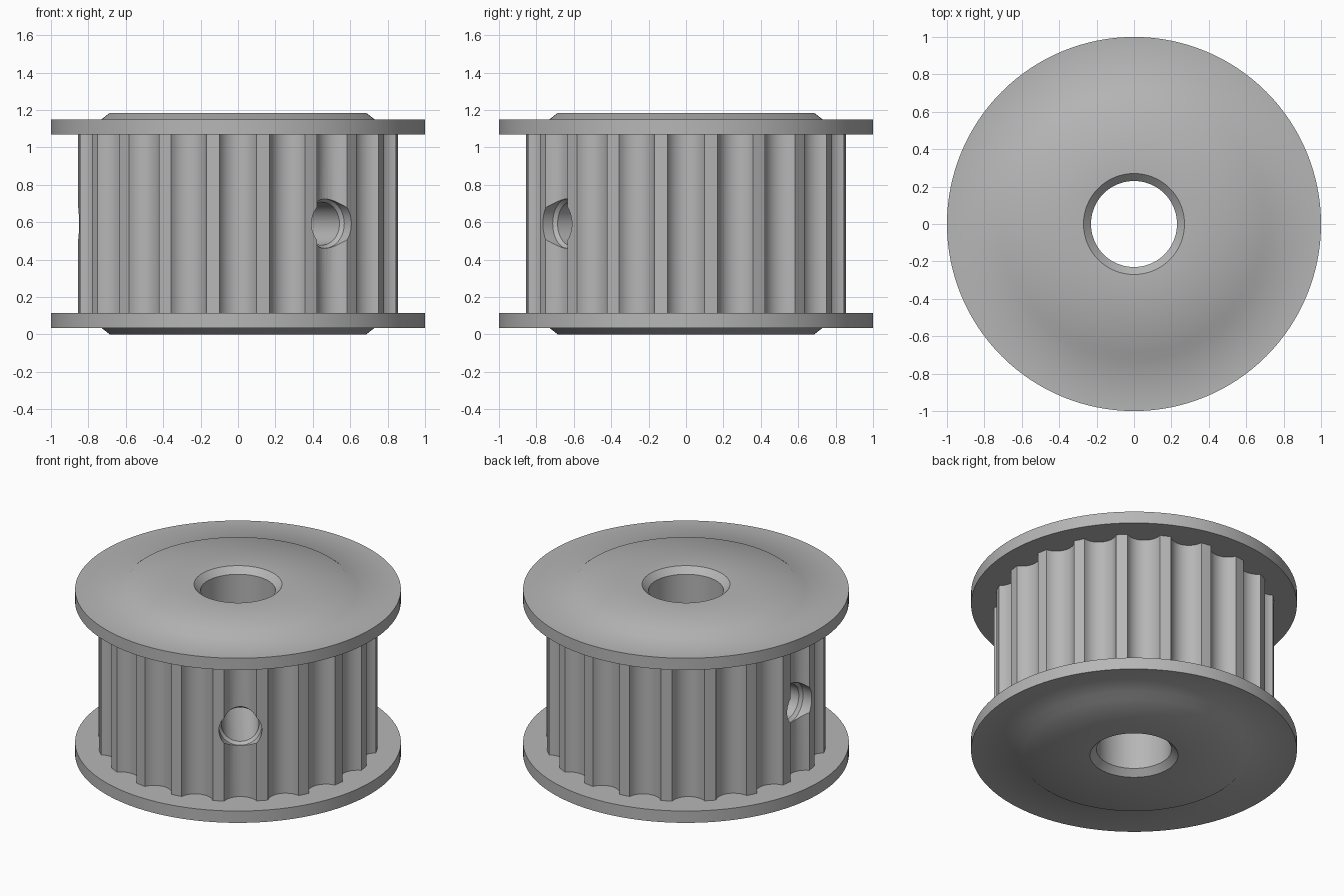
import bpy, bmesh, math
from mathutils import Matrix, Vector

cube = bpy.data.objects.get("Cube")
if cube:
    bpy.data.objects.remove(cube)

HEIGHT, BORE, TEETH = 1.185, 0.23, 20
PITCH = 2 * math.pi / TEETH

metal = bpy.data.materials.new("grey metal")
metal.use_nodes = True
metal.diffuse_color = (0.47, 0.47, 0.47, 1)
metal.node_tree.nodes["Principled BSDF"].inputs["Base Color"].default_value = metal.diffuse_color


def make_object(name, bm):
    bmesh.ops.recalc_face_normals(bm, faces=bm.faces)
    mesh = bpy.data.meshes.new(name)
    bm.to_mesh(mesh)
    bm.free()
    mesh.materials.append(metal)
    obj = bpy.data.objects.new(name, mesh)
    bpy.context.collection.objects.link(obj)
    return obj


def smooth(obj):
    bpy.ops.object.select_all(action='DESELECT')
    obj.select_set(True)
    bpy.context.view_layer.objects.active = obj
    bpy.ops.object.shade_smooth_by_angle(angle=math.radians(40))


def revolve(name, profile, steps):
    """Turn a closed (radius, height) section about z."""
    bm = bmesh.new()
    verts = [bm.verts.new((r, 0, z)) for r, z in profile]
    edges = [bm.edges.new((a, b)) for a, b in zip(verts, verts[1:] + verts[:1])]
    bmesh.ops.spin(bm, geom=verts + edges, cent=(0, 0, 0), axis=(0, 0, 1),
                   angle=2 * math.pi, steps=steps, use_merge=True)
    bmesh.ops.remove_doubles(bm, verts=bm.verts, dist=1e-5)
    return make_object(name, bm)


# Flanges with a low raised boss and a chamfered bore
section = [(BORE, 0.115), (BORE, 0.04), (0.27, 0), (0.685, 0),
           (0.73, 0.035), (1, 0.035), (1, 0.115)]
smooth(revolve("lower_flange", section, 128))
smooth(revolve("upper_flange", [(r, HEIGHT - z) for r, z in section], 128))

# Toothed drum: round valleys between narrow flat tips
VALLEY_R, VALLEY_C, TIP_R, SPREAD = 0.109, 0.898, 0.86, math.radians(66.5)
outline = []
for k in range(TEETH):
    turn = Matrix.Rotation(k * PITCH, 3, 'Z')
    for i in range(13):
        a = SPREAD * (i / 6 - 1)
        outline.append(turn @ Vector((VALLEY_C - VALLEY_R * math.cos(a), VALLEY_R * math.sin(a), 0)))
    outline.append(turn @ Vector((TIP_R * math.cos(PITCH / 2), TIP_R * math.sin(PITCH / 2), 0)))

bm = bmesh.new()
rings = []
for z, inner in ((0.115, False), (1.07, False), (1.07, True), (0.115, True)):
    rings.append([bm.verts.new((*((p.normalized() * BORE if inner else p).xy), z)) for p in outline])
for low, high in zip(rings, rings[1:] + rings[:1]):
    for i in range(len(outline)):
        j = (i + 1) % len(outline)
        bm.faces.new((low[i], low[j], high[j], high[i]))
drum = make_object("toothed_drum", bm)

# Two set screw holes, each with a small step near the surface
cutters = []
for degrees in (-54, 180):
    cutter = revolve("screw_hole_cutter", [(0, 0.1), (0.115, 0.1), (0.115, 0.765),
                                           (0.132, 0.785), (0.132, 1), (0, 1)], 40)
    cutter.matrix_world = (Matrix.Translation((0, 0, HEIGHT / 2))
                           @ Matrix.Rotation(math.radians(degrees), 4, 'Z')
                           @ Matrix.Rotation(math.pi / 2, 4, 'Y'))
    cutter.hide_render = True
    cutters.append(cutter)
    cut = drum.modifiers.new("screw_hole", 'BOOLEAN')
    cut.operation = 'DIFFERENCE'
    cut.solver = 'EXACT'
    cut.object = cutter

# Bake the cuts and drop the helpers
bpy.context.view_layer.update()
baked = bpy.data.meshes.new_from_object(drum.evaluated_get(bpy.context.evaluated_depsgraph_get()))
drum.modifiers.clear()
drum.data = baked
for cutter in cutters:
    bpy.data.objects.remove(cutter)
smooth(drum)
